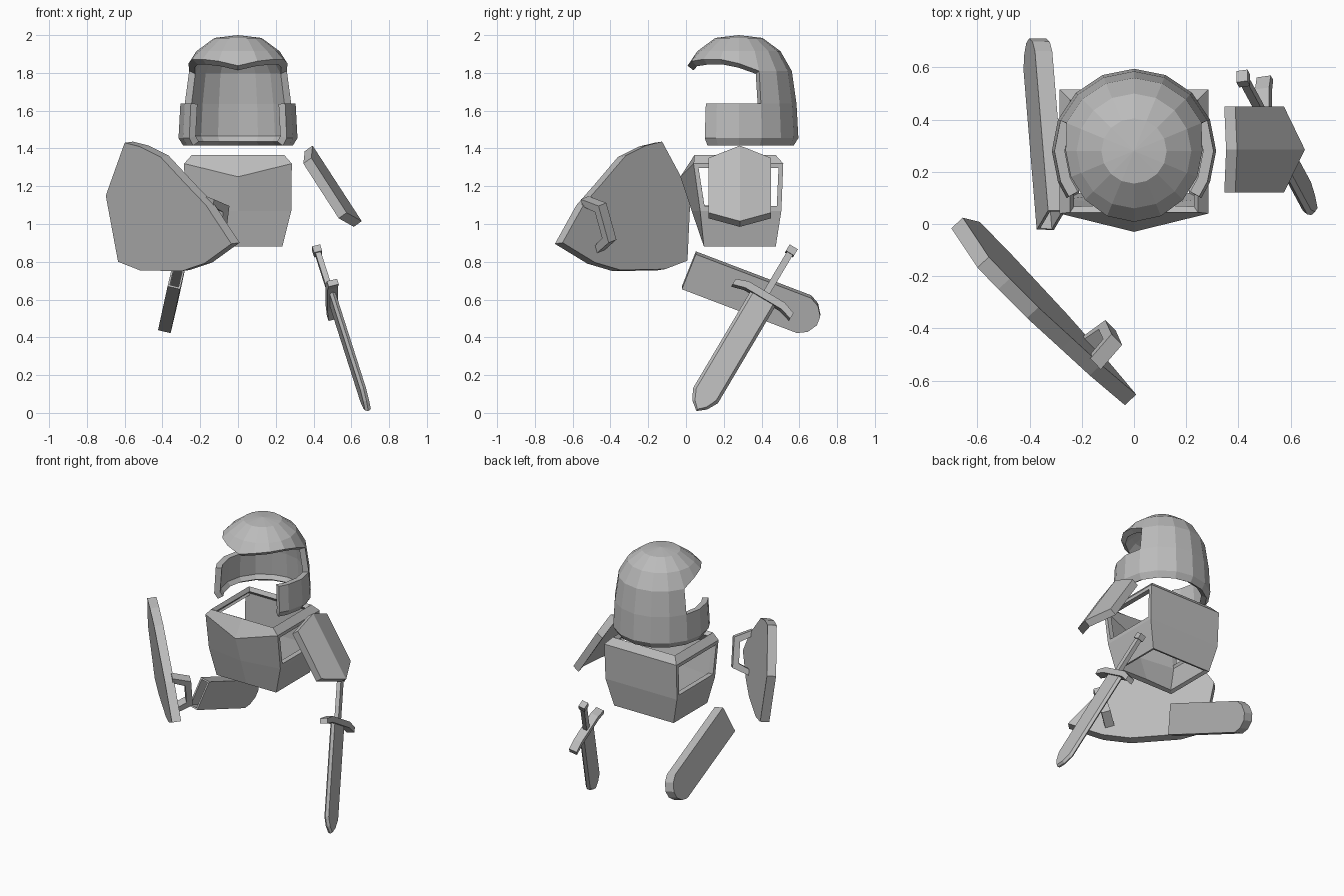
import bpy, bmesh
from math import sin, cos, radians
from mathutils import Vector as V

cube = bpy.data.objects.get("Cube")
if cube:
    bpy.data.objects.remove(cube, do_unlink=True)

steel = bpy.data.materials.new("plain_grey")
steel.use_nodes = True
GREY = (0.5, 0.5, 0.5, 1)
steel.diffuse_color = GREY
steel.node_tree.nodes["Principled BSDF"].inputs["Base Color"].default_value = GREY


def finish(name, bm, thick=0):
    """Turn a bmesh into a flat-shaded object, optionally given wall thickness."""
    bmesh.ops.recalc_face_normals(bm, faces=bm.faces)
    me = bpy.data.meshes.new(name)
    bm.to_mesh(me)
    bm.free()
    me.materials.append(steel)
    ob = bpy.data.objects.new(name, me)
    bpy.context.collection.objects.link(ob)
    if thick:
        mod = ob.modifiers.new("wall", 'SOLIDIFY')
        mod.thickness = thick
        mod.offset = -1
    return ob


def loft(rings, caps=True):
    """Join closed rings of points, capping the first and last."""
    bm = bmesh.new()
    loops = [[bm.verts.new(p) for p in ring] for ring in rings]
    n = len(loops[0])
    for a, b in zip(loops, loops[1:]):
        for i in range(n):
            j = (i + 1) % n
            bm.faces.new((a[i], a[j], b[j], b[i]))
    if caps:
        bm.faces.new(loops[0])
        bm.faces.new(loops[-1])
    bmesh.ops.recalc_face_normals(bm, faces=bm.faces)
    return bm


def plate(pts, origin, u, v, layers):
    """Flat outline in the u/v plane, lofted through (offset, u scale, v scale)."""
    n = u.cross(v).normalized()
    mid = sum(p[0] for p in pts) / len(pts)
    return loft([[origin + u * (mid + (a - mid) * su) + v * b * sv + n * d
                  for a, b in pts] for d, su, sv in layers])


def slab(half):
    return [(-half, 1, 1), (half, 1, 1)]


def mirrored(half):
    return half + [(a, -b) for a, b in reversed(half) if b]


# Helmet: dome with open face, brow in front, cheek band round the jaw
CY = 0.28
profile = [(.125, 1.985), (.22, 1.915), (.28, 1.81), (.305, 1.638), (.315, 1.455), (.29, 1.415)]
brow = {0: (.262, 1.85), 1: (.262, 1.872), 2: (.265, 1.872), 3: (.27, 1.862), 4: (.272, 1.838)}
bm = bmesh.new()
cache = {}


def hv(col, ring):
    """Helmet vertex; columns run every 22.5 degrees, 4 at the back, -4 in front."""
    key = (col % 16, ring)
    if key not in cache:
        front = (col + 16) % 16
        ang = radians(front * 22.5)
        r, z = profile[ring]
        if ring == 2 and (front == 0 or front >= 8):
            r, z = brow[min(-front % 16, front - 8 if front else 0)]
        if ring > 2 and front == 14:
            ang = radians(-35)
        if ring > 2 and front == 10:
            ang = radians(215)
        cache[key] = bm.verts.new((r * cos(ang), CY + r * sin(ang), z))
    return cache[key]


apex = bm.verts.new((0, CY, 2.0))
for c in range(16):
    bm.faces.new((apex, hv(c, 0), hv(c + 1, 0)))
    for k in range(5):
        back = 1 <= c <= 6
        cheek = c in (0, 15, 14, 7, 8, 9)
        if k < 2 or back or (cheek and k > 2):
            bm.faces.new((hv(c, k), hv(c, k + 1), hv(c + 1, k + 1), hv(c + 1, k)))
finish("helmet", bm, 0.04)

# Breastplate: open neck and waist, ridged chest, arm holes cut in the sides
# each level: half width, corner front y, back y, z, ridge y, ridge z
levels = [(.245, .045, .475, 1.365, .045, 1.365),
          (.285, .04, .515, 1.32, -.03, 1.25),
          (.282, .075, .505, 1.07, .03, 1.07),
          (.235, .095, .475, .88, .095, .88)]
bm = loft([[(0, ry, rz), (w, f, z), (w, b, z), (-w, b, z), (-w, f, z)]
           for w, f, b, z, ry, rz in levels], caps=False)
sides = [f for f in bm.faces if abs(f.normal.x) > .9
         and 1.1 < f.calc_center_median().z < 1.3]
bmesh.ops.inset_individual(bm, faces=sides, thickness=.035)
bmesh.ops.delete(bm, geom=sides, context='FACES')
finish("breastplate", bm, 0.035)

# Left shoulder plate: six-sided, folded along its middle
outer = [V((.395, .285, 1.415)), V((.388, .45, 1.35)), V((.575, .45, 1.06)),
         V((.655, .285, 1.015)), V((.575, .12, 1.06)), V((.388, .12, 1.35))]
bm = loft([outer, [p + V((-.042, 0, -.03)) for p in outer]])
bm.verts.ensure_lookup_table()
for k in (0, 6):
    bmesh.ops.connect_verts(bm, verts=[bm.verts[k], bm.verts[k + 3]])
finish("shoulder_plate", bm)

# Shield: flat slab leaning on a slanted plane
outline = [(-.60, 1.43), (-.52, 1.41), (-.41, 1.355), (-.28, 1.215), (-.17, 1.10), (-.035, .895),
           (-.18, .79), (-.30, .75), (-.52, .755), (-.635, .80), (-.70, 1.15)]
face = [V((x, -.595 - 1.078 * x - .153 * z, z)) for x, z in outline]
inward = V((1.078, 1, .153)).normalized()
finish("shield", loft([face, [p + inward * .06 for p in face]]))

# Shield handle: bracket on the inner face
top, low = V((-.14, -.53, 1.14)), V((-.176, -.45, .85))
length = (top - low).length
along = (top - low).normalized()
bracket = [(0, -.01), (.05, .11), (length - .05, .11), (length, -.01),
           (length - .04, -.01), (length - .08, .07), (.08, .07), (.04, -.01)]
n = along.cross(inward).normalized()
finish("shield_handle", loft([[low + along * a + inward * b + n * d for a, b in bracket]
                              for d in (-.03, .03)]))

# Sword: axis runs from pommel to tip
pommel = V((.415, .565, .87))
axis = V((.275, -.51, -.86)).normalized()
wide = V((0, .86, -.51)).normalized()
parts = {
    "sword_pommel": ([(-.005, .025), (.035, .025)], slab(.022)),
    "sword_grip": ([(.03, .018), (.31, .018)], slab(.015)),
    "sword_blade": ([(.30, .077), (.94, .077), (1.0, .045), (1.037, 0)],
                    [(-.016, .97, .8), (0, 1, 1), (.016, .97, .8)]),
    "sword_guard": ([(.285, 0), (.285, .11), (.31, .178), (.345, .178), (.325, .11), (.325, 0)],
                    slab(.028)),
}
for name, (half, layers) in parts.items():
    if name == "sword_guard":
        pts = half + [(a, -b) for a, b in reversed(half) if b]
    else:
        pts = mirrored(half)
    finish(name, plate(pts, pommel, axis, wide, layers))

# Scabbard: hollow slab with a clipped tip
axis = V((-.077, .932, -.355)).normalized()
wide = V((.217, .33, .918))
wide = (wide - axis * wide.dot(axis)).normalized()
bm = plate(mirrored([(0, .102), (.655, .102), (.705, .075), (.737, .025)]),
           V((-.318, .015, .755)), axis, wide, slab(.034))
mouth = [f for f in bm.faces if f.normal.dot(axis) < -.9]
bmesh.ops.inset_individual(bm, faces=mouth, thickness=.015)
floor = bmesh.ops.extrude_discrete_faces(bm, faces=mouth)["faces"]
bmesh.ops.translate(bm, verts=floor[0].verts, vec=axis * .6)
finish("scabbard", bm)
